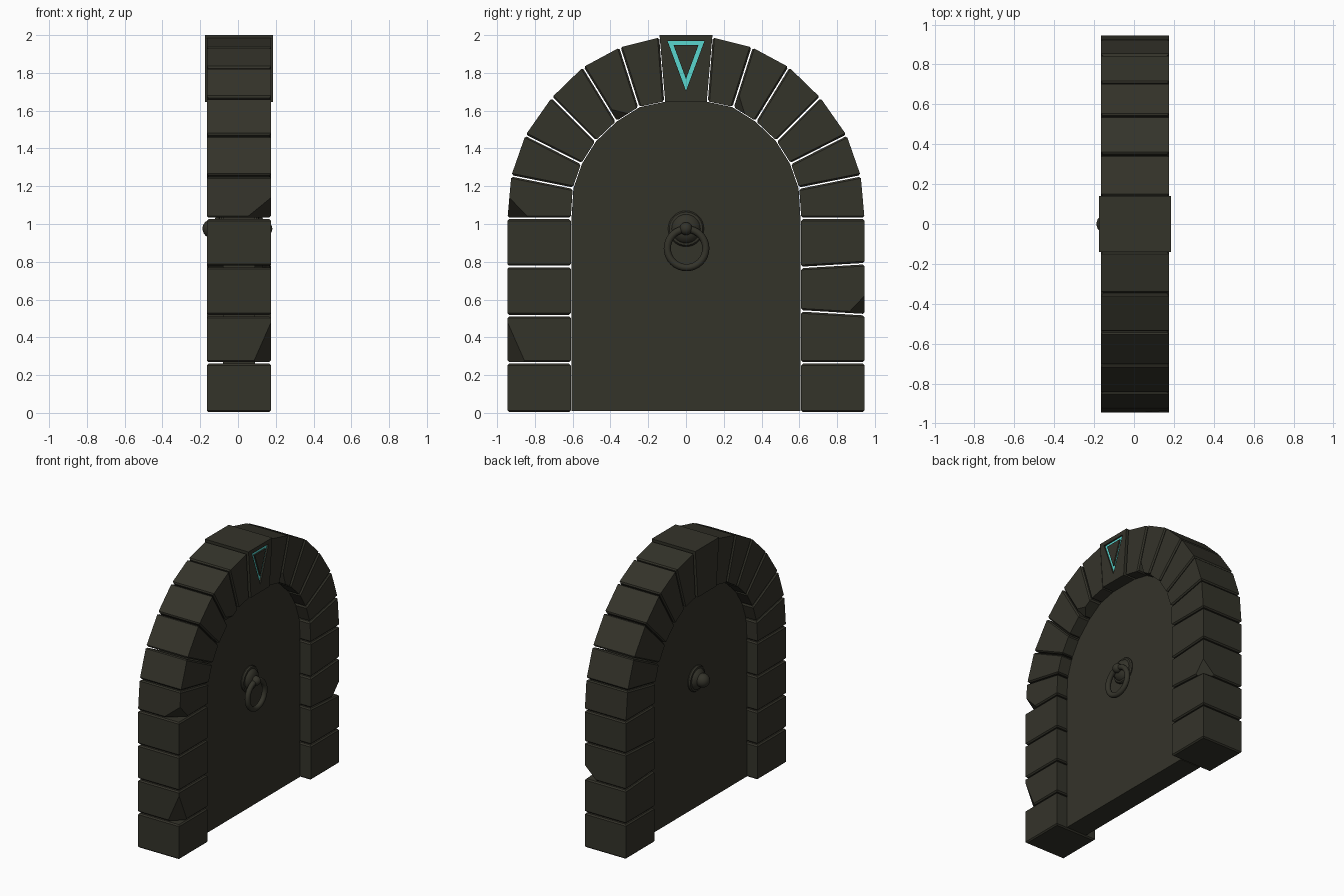
import bpy, bmesh, math
from mathutils import Vector, Matrix

if "Cube" in bpy.data.objects:
    bpy.data.objects.remove(bpy.data.objects["Cube"])

XC, XH = 0.005, 0.17          # frame centre and half depth along x


def material(name, col):
    m = bpy.data.materials.new(name)
    m.diffuse_color = (*col, 1)
    m.use_nodes = True
    m.node_tree.nodes["Principled BSDF"].inputs["Base Color"].default_value = m.diffuse_color
    return m


STONE = material("dark olive stone", (0.034, 0.033, 0.023))
CYAN = material("cyan glow", (0.10, 0.67, 0.62))


def finish(name, bm, mat):
    bmesh.ops.recalc_face_normals(bm, faces=bm.faces[:])
    me = bpy.data.meshes.new(name)
    bm.to_mesh(me)
    bm.free()
    me.materials.append(mat)
    ob = bpy.data.objects.new(name, me)
    bpy.context.collection.objects.link(ob)
    return ob


def prism(outline, x0, x1):
    """Extrude a (y, z) outline along x."""
    bm = bmesh.new()
    a = [bm.verts.new((x0, y, z)) for y, z in outline]
    b = [bm.verts.new((x1, y, z)) for y, z in outline]
    bm.faces.new(a)
    bm.faces.new(b[::-1])
    n = len(a)
    for i in range(n):
        bm.faces.new((a[i], a[(i + 1) % n], b[(i + 1) % n], b[i]))
    return bm


def chip(bm, p, q, r):
    """Break a corner off a block along the plane through three points."""
    p, q, r = Vector(p), Vector(q), Vector(r)
    no = (q - p).cross(r - p).normalized()
    mid = sum((v.co for v in bm.verts), Vector()) / len(bm.verts)
    if (mid - p).dot(no) > 0:
        no = -no
    res = bmesh.ops.bisect_plane(bm, geom=bm.verts[:] + bm.edges[:] + bm.faces[:],
                                 plane_co=p, plane_no=no, clear_outer=True)
    edges = [e for e in res['geom_cut'] if isinstance(e, bmesh.types.BMEdge)]
    bmesh.ops.contextual_create(bm, geom=edges)


def block(name, i0, o0, i1, o1, chips=()):
    """Stone between two joints, each given by inner and outer (y, z) points."""
    i0, o0, i1, o1 = map(Vector, (i0, o0, i1, o1))
    g = 0.004
    di, do = (i1 - i0).normalized() * g, (o1 - o0).normalized() * g
    bm = prism([i0 + di, o0 + do, o1 - do, i1 - di], XC - XH, XC + XH)
    bm.faces.ensure_lookup_table()
    # soften only the edges around the two joint faces
    edges = {e for k in (2, 4) for e in bm.faces[k].edges}
    bmesh.ops.bevel(bm, geom=list(edges), offset=0.009, segments=1, affect='EDGES')
    for c in chips:
        chip(bm, *c)
    finish(name, bm, STONE)


# joints from the ground up to the keystone: (inner, outer)
JOINTS = [((.61, 0), (.945, 0)), ((.61, .265), (.945, .265)), ((.61, .515), (.945, .515)),
          ((.61, .775), (.945, .775)), ((.61, 1.03), (.945, 1.03)),
          ((.60, 1.19), (.925, 1.255)), ((.555, 1.32), (.85, 1.47)),
          ((.48, 1.44), (.71, 1.67)), ((.37, 1.545), (.545, 1.83)),
          ((.25, 1.62), (.35, 1.935)), ((.112, 1.65), (.138, 1.988))]
TILT = {2: ((.61, .54), (.945, .52)), 3: ((.61, .77), (.945, .79))}
F = XC + XH
CHIPS = {
    (-1, 4): [((F, -.945, 1.15), (F, -.83, 1.03), (.04, -.945, 1.03))],
    (-1, 1): [((F, -.945, .48), (F, -.85, .265), (.08, -.945, .265))],
    (1, 2): [((F, .945, .62), (F, .85, .52), (.07, .945, .52))],
    (-1, 8): [((F, -.41, 1.61), (F, -.31, 1.585), (.12, -.37, 1.545))],
    (1, 8): [((F, .275, 1.70), (F, .31, 1.585), (.11, .25, 1.62))],
}
for s in (-1, 1):
    for k in range(len(JOINTS) - 1):
        lo, hi = [TILT.get(j, JOINTS[j]) if s > 0 else JOINTS[j] for j in (k, k + 1)]
        pts = [(s * y, z) for y, z in (*lo, *hi)]
        part = "jamb_stone" if k < 4 else "arch_stone"
        block(f"{part}_{'right' if s > 0 else 'left'}_{k}", *pts, CHIPS.get((s, k), ()))

# keystone, slightly proud of the arch
key = finish("keystone", prism([(-.14, 2), (.14, 2), (.11, 1.647), (-.11, 1.647)],
                               XC - 0.18, XC + 0.18), STONE)


# triangular groove with a cyan inlay at its bottom
def triangle_ring(x0, x1):
    outer = [(-.098, 1.97), (.098, 1.97), (0, 1.705)]
    inner = [(-.066, 1.947), (.066, 1.947), (0, 1.768)]
    bm = bmesh.new()
    rings = [[bm.verts.new((x, y, z)) for y, z in o]
             for x, o in ((x0, outer), (x1, outer), (x1, inner), (x0, inner))]
    for k in range(4):
        a, b = rings[k], rings[(k + 1) % 4]
        for i in range(3):
            j = (i + 1) % 3
            bm.faces.new((a[i], a[j], b[j], b[i]))
    return bm


cutter = finish("groove_cutter", triangle_ring(0.168, 0.25), STONE)
cutter.hide_render = True
cutter.hide_viewport = False
mod = key.modifiers.new("groove", 'BOOLEAN')
mod.object = cutter
mod.operation = 'DIFFERENCE'
mod.solver = 'EXACT'
bpy.context.view_layer.objects.active = key
bpy.ops.object.modifier_apply(modifier="groove")
bpy.data.objects.remove(cutter)
finish("triangle_inlay", triangle_ring(0.167, 0.174), CYAN)

# door panel filling the arch
half = [(.605, .01)] + [(i[0] - .004, i[1] - .002) for i, o in JOINTS[4:]]
finish("door_panel", prism(half + [(-y, z) for y, z in half[::-1]], -0.08, 0.09), STONE)


def smooth(ob):
    bpy.ops.object.select_all(action='DESELECT')
    ob.select_set(True)
    bpy.context.view_layer.objects.active = ob
    bpy.ops.object.shade_smooth_by_angle(angle=math.radians(40))


# turned boss with rounded knob on each side of the door
def boss(name, x0, d, r):
    tip = 0.058
    prof = [(-.01, .092), (.008, .095), (.018, .088), (.02, .076), (.034, .068), (.046, .045), (tip - .008, r * .8)]
    prof += [(tip + r * math.sin(a), r * math.cos(a)) for a in [math.radians(t) for t in range(-30, 90, 15)]]
    prof.append((tip + r, 0))
    bm = bmesh.new()
    vs = [bm.verts.new((x0 + d * h, 0, .975 + q)) for h, q in prof]
    es = [bm.edges.new(p) for p in zip(vs, vs[1:])]
    bmesh.ops.spin(bm, geom=vs + es, cent=(0, 0, .975), axis=(1, 0, 0),
                   angle=2 * math.pi, steps=28)
    bmesh.ops.remove_doubles(bm, verts=bm.verts[:], dist=1e-4)
    smooth(finish(name, bm, STONE))


boss("knocker_boss", 0.09, 1, 0.034)
boss("back_knob", -0.08, -1, 0.05)

# knocker ring
bpy.ops.mesh.primitive_torus_add(major_radius=.102, minor_radius=.019, major_segments=32,
                                 minor_segments=12, location=(.148, .003, .871),
                                 rotation=(0, math.pi / 2, 0))
ring = bpy.context.object
ring.name = "knocker_ring"
ring.data.materials.append(STONE)
smooth(ring)
